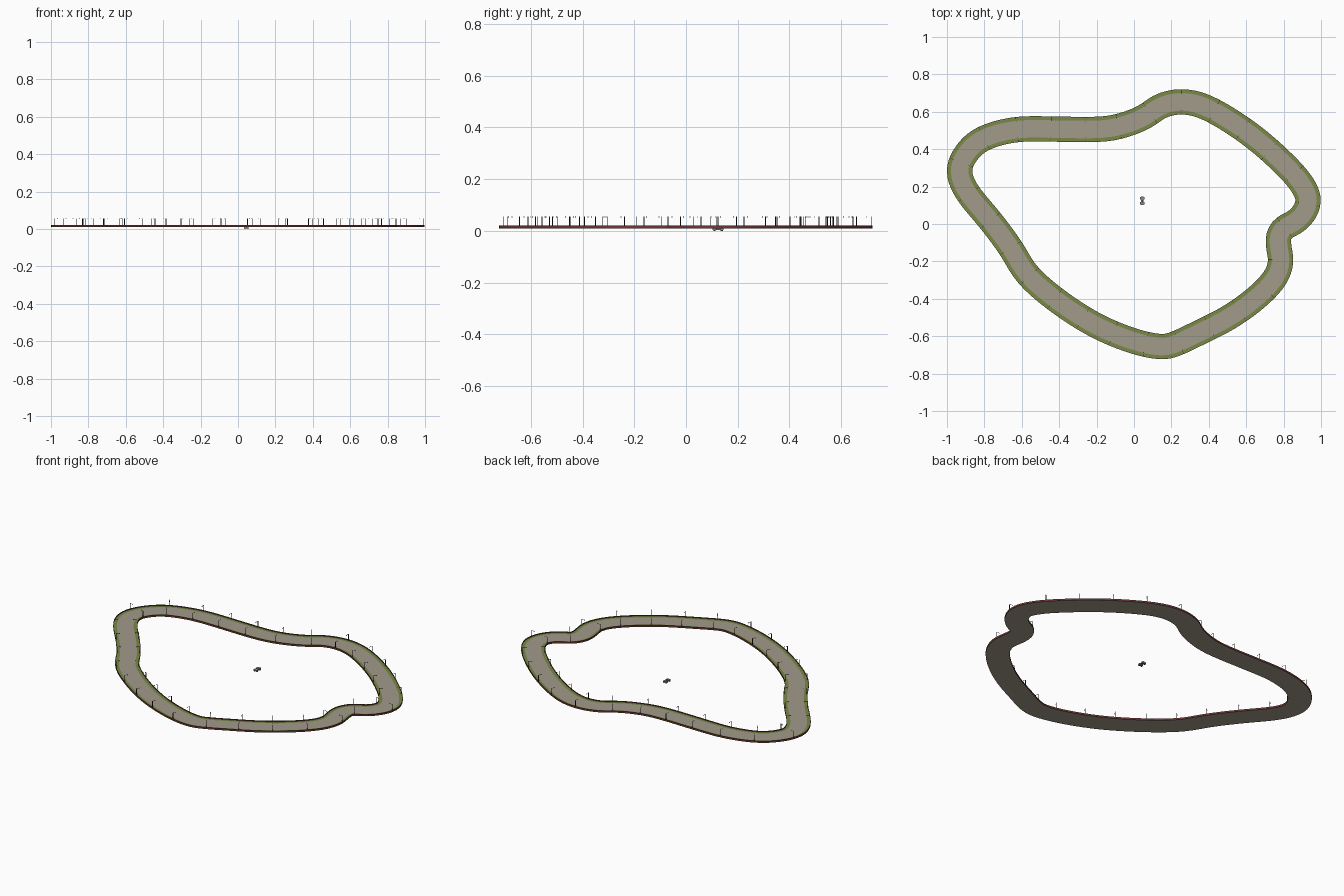
import bpy, bmesh, math
from mathutils import Vector, Matrix

if "Cube" in bpy.data.objects:
    bpy.data.objects.remove(bpy.data.objects["Cube"])

def mat(name, rgb):
    m = bpy.data.materials.new(name)
    m.diffuse_color = (*rgb, 1)
    m.use_nodes = True
    m.node_tree.nodes["Principled BSDF"].inputs["Base Color"].default_value = m.diffuse_color
    return m

ROAD = mat("warm_grey_road", (0.36, 0.325, 0.26))
GREEN = mat("olive_verge", (0.19, 0.25, 0.06))
RED = mat("dark_red_barrier", (0.15, 0.04, 0.035))
POST = mat("dark_post", (0.05, 0.035, 0.033))
GREY = mat("craft_grey", (0.27, 0.26, 0.24))
DARK = mat("craft_dark", (0.05, 0.055, 0.06))

# centre line of the circuit, clockwise from the top bend
PATH = [(.254, .655), (.40, .62), (.63, .475), (.815, .31), (.90, .21), (.933, .13),
        (.91, .06), (.86, .01), (.802, -.02), (.772, -.07), (.776, -.136), (.785, -.206),
        (.75, -.297), (.644, -.404), (.50, -.505), (.34, -.585), (.21, -.646), (.126, -.655),
        (-.013, -.623), (-.195, -.548), (-.37, -.44), (-.516, -.325), (-.596, -.235),
        (-.66, -.126), (-.773, .025), (-.89, .165), (-.935, .275), (-.906, .366),
        (-.815, .455), (-.64, .505), (-.45, .508), (-.184, .505), (-.05, .53),
        (.061, .575), (.14, .63)]

def spline(points, sub=16):
    """Closed Catmull-Rom curve through the points."""
    P = [Vector(p) for p in points]
    n, out = len(P), []
    for i in range(n):
        a, b, c, d = (P[(i + k) % n] for k in (-1, 0, 1, 2))
        for s in range(sub):
            t = s / sub
            out.append(0.5 * (2 * b + (c - a) * t + (2 * a - 5 * b + 4 * c - d) * t * t
                              + (3 * b - a - 3 * c + d) * t ** 3))
    return out

def resample(pts, count):
    """Evenly spaced (point, outward normal) pairs."""
    n = len(pts)
    # soften the curve a little
    for _ in range(40):
        pts = [(pts[i - 1] + pts[i] * 2 + pts[(i + 1) % n]) / 4 for i in range(n)]
    lens = [(pts[(i + 1) % n] - pts[i]).length for i in range(n)]
    step, out, i, acc = sum(lens) / count, [], 0, 0.0
    for k in range(count):
        while i < n - 1 and acc + lens[i] < k * step:
            acc += lens[i]
            i += 1
        out.append(pts[i].lerp(pts[(i + 1) % n], (k * step - acc) / lens[i]))
    res = []
    for k, p in enumerate(out):
        t = (out[(k + 1) % count] - out[k - 1]).normalized()
        res.append((p, Vector((-t.y, t.x))))
    return res

def finish(bm, name, mats):
    bmesh.ops.recalc_face_normals(bm, faces=bm.faces)
    me = bpy.data.meshes.new(name)
    bm.to_mesh(me)
    bm.free()
    for m in mats:
        me.materials.append(m)
    ob = bpy.data.objects.new(name, me)
    bpy.context.collection.objects.link(ob)
    return ob

def box(bm, centre, size, rot=0.0, mi=0):
    M = (Matrix.Translation(centre) @ Matrix.Rotation(rot, 4, 'Z')
         @ Matrix.Diagonal((*size, 1)))
    vs = bmesh.ops.create_cube(bm, size=1, matrix=M)["verts"]
    for f in {f for v in vs for f in v.link_faces}:
        f.material_index = mi
    return vs

stations = resample(spline(PATH), 270)

def sweep(name, section, colour, mats):
    """Closed cross-section carried around the whole loop."""
    bm = bmesh.new()
    rings = [[bm.verts.new((p.x + n.x * o, p.y + n.y * o, z)) for o, z in section]
             for p, n in stations]
    m = len(section)
    for r, ring in enumerate(rings):
        nxt = rings[(r + 1) % len(rings)]
        for j in range(m):
            k = (j + 1) % m
            bm.faces.new((ring[j], ring[k], nxt[k], nxt[j])).material_index = colour[j]
    return finish(bm, name, mats)

# flat road with flush green verges
H, K, TOP, LOW = 0.066, 0.047, .015, .010
sweep("circuit_road",
      [(-H, LOW), (-H, TOP), (-K, TOP), (K, TOP), (H, TOP), (H, LOW)],
      [1, 1, 0, 1, 1, 0], [ROAD, GREEN])

# thin barriers on both edges
for side, name in ((1, "outer_barrier"), (-1, "inner_barrier")):
    a, b = side * (H - .0005), side * (H + .0015)
    sweep(name, [(a, LOW), (a, .021), (b, .021), (b, LOW)], [0] * 4, [RED])

# thin hooked lamp posts in pairs on both edges
bm = bmesh.new()
for p, n in stations[::10]:
    ang = math.atan2(n.y, n.x)
    for side in (-1, 1):
        def at(off, z):
            q = p + n * off * side
            return (q.x, q.y, z)
        box(bm, at(H - .003, .036), (.0025, .0025, .040), ang)
        box(bm, at(H - .013, .0555), (.020, .001, .0015), ang)
        box(bm, at(H - .022, .0535), (.003, .002, .003), ang)
finish(bm, "lamp_posts", [POST])

# small craft resting in the middle of the circuit
cx, cy = .045, .124
bm = bmesh.new()
hull = box(bm, (cx, cy, .0075), (.014, .044, .009))
for v in hull:
    if v.co.z < .0075:
        v.co.x = cx + (v.co.x - cx) * .7
        v.co.y = cy + (v.co.y - cy) * .85
box(bm, (cx, cy - .002, .0125), (.006, .012, .002), 0, 1)
for sx in (-1, 1):
    for sy in (-1, 1):
        box(bm, (cx + sx * .0085, cy + sy * .014, .0075), (.007, .014, .009), 0, 0)
        box(bm, (cx + sx * .0085, cy + sy * .014, .003), (.006, .009, .006), 0, 1)
finish(bm, "small_craft", [GREY, DARK])
